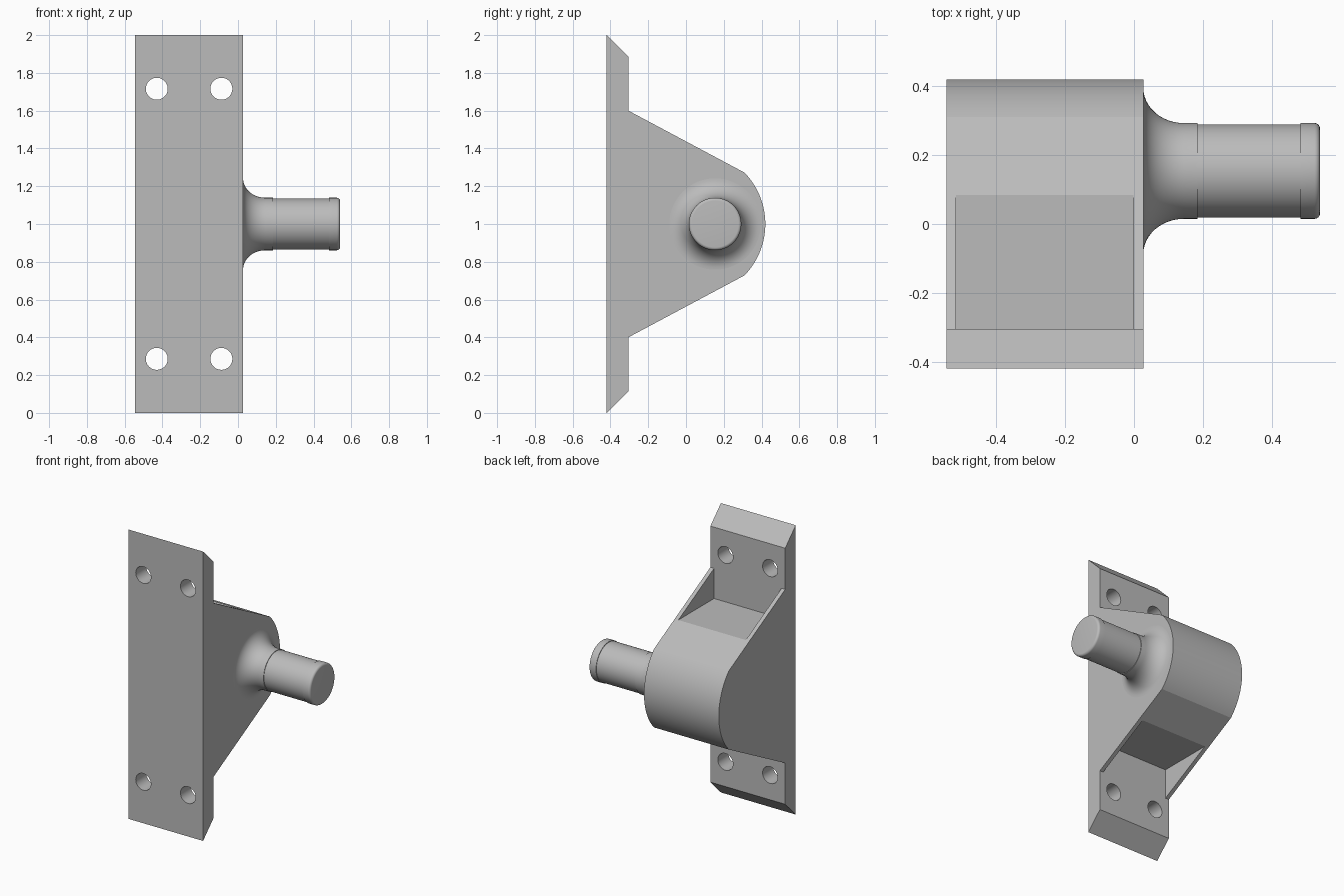
import bpy, bmesh
from math import sin, cos, pi, atan2, radians
from mathutils import Matrix

cube = bpy.data.objects.get("Cube")
if cube:
    bpy.data.objects.remove(cube, do_unlink=True)

steel = bpy.data.materials.new("plain_grey")
steel.use_nodes = True
steel.diffuse_color = (0.5, 0.5, 0.5, 1)
steel.node_tree.nodes["Principled BSDF"].inputs["Base Color"].default_value = (0.5, 0.5, 0.5, 1)

X0, X1 = -0.545, 0.027      # bracket width
WALL = 0.028                # rib thickness
FRONT, FACE = -0.42, -0.305  # plate front and back


def make(name, bm):
    bmesh.ops.recalc_face_normals(bm, faces=bm.faces[:])
    mesh = bpy.data.meshes.new(name)
    bm.to_mesh(mesh)
    bm.free()
    mesh.materials.append(steel)
    obj = bpy.data.objects.new(name, mesh)
    bpy.context.collection.objects.link(obj)
    return obj


def prism(name, outline, x0, x1):
    """Extrude a (y, z) outline along x."""
    bm = bmesh.new()
    face = bm.faces.new([bm.verts.new((x0, y, z)) for y, z in outline])
    new = bmesh.ops.extrude_face_region(bm, geom=[face])["geom"]
    bmesh.ops.translate(bm, vec=(x1 - x0, 0, 0),
                        verts=[v for v in new if isinstance(v, bmesh.types.BMVert)])
    return make(name, bm)


def activate(obj):
    bpy.ops.object.select_all(action='DESELECT')
    obj.select_set(True)
    bpy.context.view_layer.objects.active = obj


def cut(obj, cutter):
    cutter.hide_render = True
    mod = obj.modifiers.new("cut", 'BOOLEAN')
    mod.operation, mod.solver, mod.object = 'DIFFERENCE', 'EXACT', cutter
    activate(obj)
    bpy.ops.object.modifier_apply(modifier=mod.name)
    bpy.data.objects.remove(cutter, do_unlink=True)


def smooth(obj, degrees):
    activate(obj)
    bpy.ops.object.shade_smooth_by_angle(angle=radians(degrees))


# Bracket: chamfered plate and rounded housing as one outline
cy, r, half = 0.029, 0.391, 0.272
a = atan2(half, 0.281)
upper = [(FRONT, 2.0), (FACE, 1.885), (FACE, 1.6)]
arc = [(cy + r * cos(a - 2 * a * i / 40), 1 + r * sin(a - 2 * a * i / 40)) for i in range(41)]
lower = [(y, 2 - z) for y, z in reversed(upper)]
bracket = prism("bracket", upper + arc + lower, X0, X1)

# Recesses above and below the housing, leaving thin side ribs
pocket = [(FACE, 1.392), (0.2, 1.392), (0.2, 1.64), (FACE, 1.64)]
for flip in (False, True):
    outline = [(y, 2 - z) for y, z in pocket] if flip else pocket
    cut(bracket, prism("pocket_cutter", outline, X0 + WALL, X1 - WALL))

# Bolt holes
for x in (-0.43, -0.088):
    for z in (0.286, 1.716):
        bm = bmesh.new()
        bmesh.ops.create_cone(bm, cap_ends=True, segments=48, radius1=0.058, radius2=0.058,
                              depth=0.3, matrix=Matrix.Translation((x, -0.36, z))
                              @ Matrix.Rotation(pi / 2, 4, 'X'))
        cut(bracket, make("hole_cutter", bm))
smooth(bracket, 12)

# Shaft: flared root, slim middle and collar with a rounded end
R, SLIM, END, ROUND = 0.139, 0.135, 0.54, 0.016
flare = [(0.145 - 0.118 * cos(t * pi / 24), 0.242 - 0.103 * sin(t * pi / 24)) for t in range(13)]
nose = [(END - ROUND + ROUND * sin(t * pi / 12), R - ROUND + ROUND * cos(t * pi / 12))
        for t in range(7)]
profile = ([(0.01, 0.0), (0.01, 0.242)] + flare
           + [(0.185, R), (0.185, SLIM), (0.483, SLIM), (0.483, R)] + nose + [(END, 0.0)])
bm = bmesh.new()
verts = [bm.verts.new((x, 0.154, 1 + rad)) for x, rad in profile]
edges = [bm.edges.new(pair) for pair in zip(verts, verts[1:])]
bmesh.ops.spin(bm, geom=verts + edges, cent=(0, 0.154, 1), axis=(1, 0, 0),
               angle=2 * pi, steps=64, use_duplicate=False)
bmesh.ops.remove_doubles(bm, verts=bm.verts[:], dist=0.0001)
smooth(make("shaft", bm), 35)
